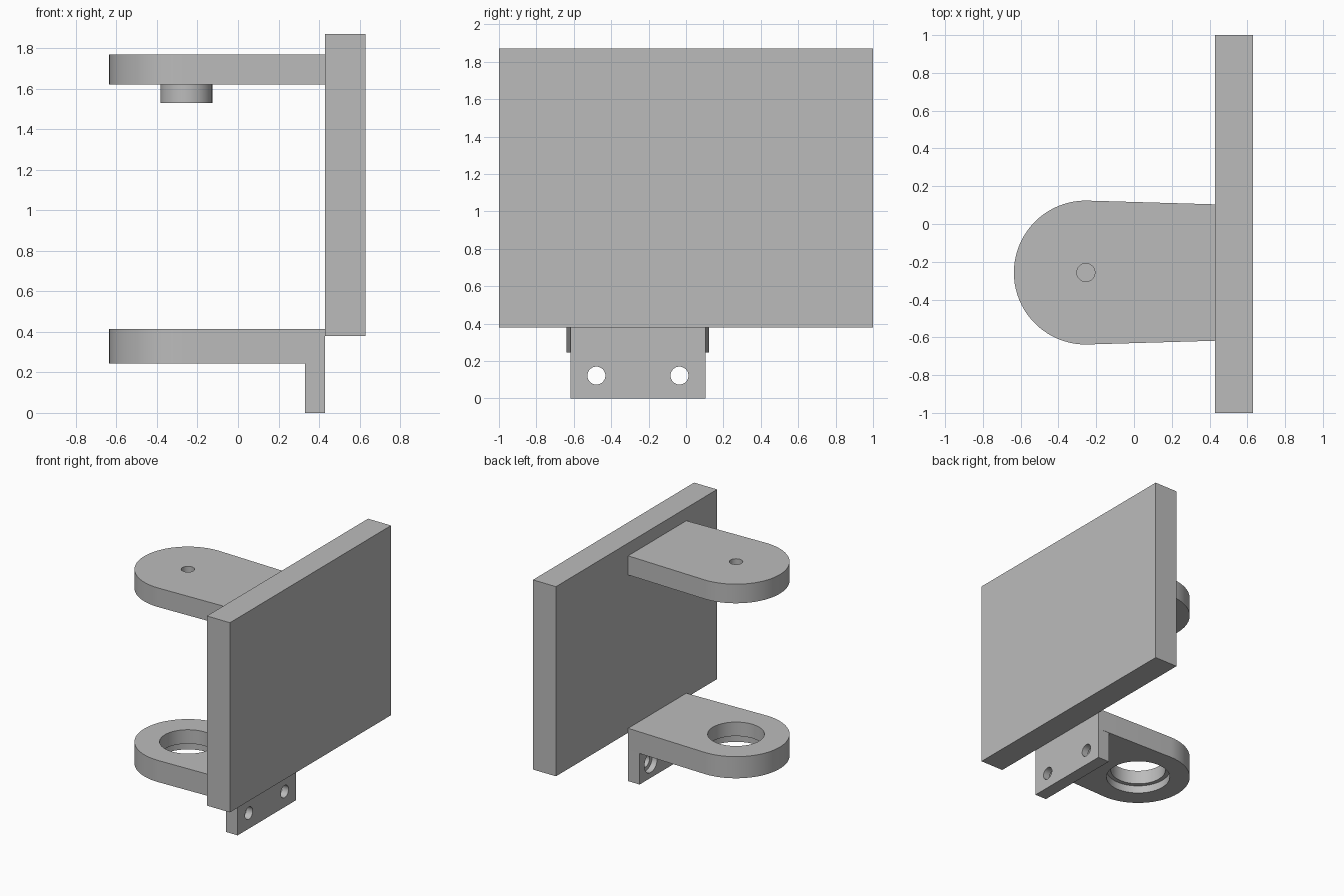
import bpy, bmesh, math

if "Cube" in bpy.data.objects:
    bpy.data.objects.remove(bpy.data.objects["Cube"], do_unlink=True)

grey = bpy.data.materials.new("plain_grey")
grey.use_nodes = True
GREY = (0.5, 0.5, 0.5, 1)
grey.diffuse_color = GREY
grey.node_tree.nodes["Principled BSDF"].inputs["Base Color"].default_value = GREY

CX, CY = -0.255, -0.257      # pivot axis
ARM_R, END_HALF = 0.381, 0.361
PLATE_X, LOW_Z, LOW_TOP = 0.43, 0.245, 0.415
STEP_Z = 0.305               # ledge inside the lower bore


def select_only(ob):
    bpy.ops.object.select_all(action='DESELECT')
    ob.select_set(True)
    bpy.context.view_layer.objects.active = ob


def finish(name, bm):
    bmesh.ops.recalc_face_normals(bm, faces=bm.faces)
    me = bpy.data.meshes.new(name)
    bm.to_mesh(me)
    bm.free()
    me.materials.append(grey)
    ob = bpy.data.objects.new(name, me)
    bpy.context.collection.objects.link(ob)
    return ob


def prism(name, outline, z0, z1):
    """Extrude a flat outline upwards."""
    bm = bmesh.new()
    face = bm.faces.new([bm.verts.new((x, y, z0)) for x, y in outline])
    top = bmesh.ops.extrude_face_region(bm, geom=[face])["geom"]
    verts = [v for v in top if isinstance(v, bmesh.types.BMVert)]
    bmesh.ops.translate(bm, verts=verts, vec=(0, 0, z1 - z0))
    return finish(name, bm)


def block(name, x0, x1, y0, y1, z0, z1):
    return prism(name, [(x0, y0), (x1, y0), (x1, y1), (x0, y1)], z0, z1)


def disc(name, radius, z0, z1, n=64):
    steps = [math.tau * i / n for i in range(n)]
    return prism(name, [(CX + radius * math.cos(a), CY + radius * math.sin(a))
                        for a in steps], z0, z1)


def x_rod(name, radius, x0, x1, y, z):
    """Cylinder lying along x."""
    bpy.ops.mesh.primitive_cylinder_add(
        vertices=32, radius=radius, depth=x1 - x0,
        location=((x0 + x1) / 2, y, z), rotation=(0, math.pi / 2, 0))
    ob = bpy.context.object
    ob.name = name
    ob.data.materials.append(grey)
    return ob


def combine(ob, other, operation):
    """Apply a boolean and discard the helper."""
    other.hide_render = True
    mod = ob.modifiers.new("combine", 'BOOLEAN')
    mod.operation = operation
    mod.solver = 'EXACT'
    mod.object = other
    select_only(ob)
    bpy.ops.object.modifier_apply(modifier=mod.name)
    bpy.data.objects.remove(other, do_unlink=True)


def arm(name, z0, z1, n=40):
    """Round-nosed arm, narrowing slightly towards the plate."""
    arc = [math.pi / 2 + math.pi * i / n for i in range(n + 1)]
    outline = [(CX + ARM_R * math.cos(a), CY + ARM_R * math.sin(a)) for a in arc]
    outline += [(PLATE_X, CY - END_HALF), (PLATE_X, CY + END_HALF)]
    return prism(name, outline, z0, z1)


# Back plate
plate = block("back_plate", PLATE_X, 0.63, -1, 1, 0.38, 1.87)

# Upper arm with a blind pin hole and the boss beneath it
upper = arm("upper_arm", 1.62, 1.77)
combine(upper, disc("pin_hole", 0.048, 1.6, 1.8, 32), 'DIFFERENCE')
boss = disc("upper_boss", 0.128, 1.53, 1.62)

# Lower arm with stepped bore
lower = arm("lower_arm", LOW_Z, LOW_TOP)
combine(lower, disc("ring_seat", 0.30, STEP_Z, 0.5), 'DIFFERENCE')
combine(lower, disc("lower_bore", 0.234, 0.2, 0.35), 'DIFFERENCE')

# Bearing ring set flush in the lower arm
ring = disc("bearing_ring", 0.30, STEP_Z, LOW_TOP)
combine(ring, disc("ring_bore", 0.202, 0.2, 0.5), 'DIFFERENCE')

# Mounting tab with two counterbored screw holes
tab = block("mounting_tab", 0.33, PLATE_X, CY - END_HALF, CY + END_HALF, 0, LOW_Z)
for side in (-1, 1):
    y = CY + side * 0.222
    combine(tab, x_rod("screw_hole", 0.048, 0.2, 0.6, y, 0.122), 'DIFFERENCE')
    combine(tab, x_rod("screw_head_seat", 0.08, 0.2, 0.375, y, 0.122), 'DIFFERENCE')

for ob in (plate, upper, boss, lower, ring, tab):
    select_only(ob)
    bpy.ops.object.shade_smooth_by_angle(angle=math.radians(30))
